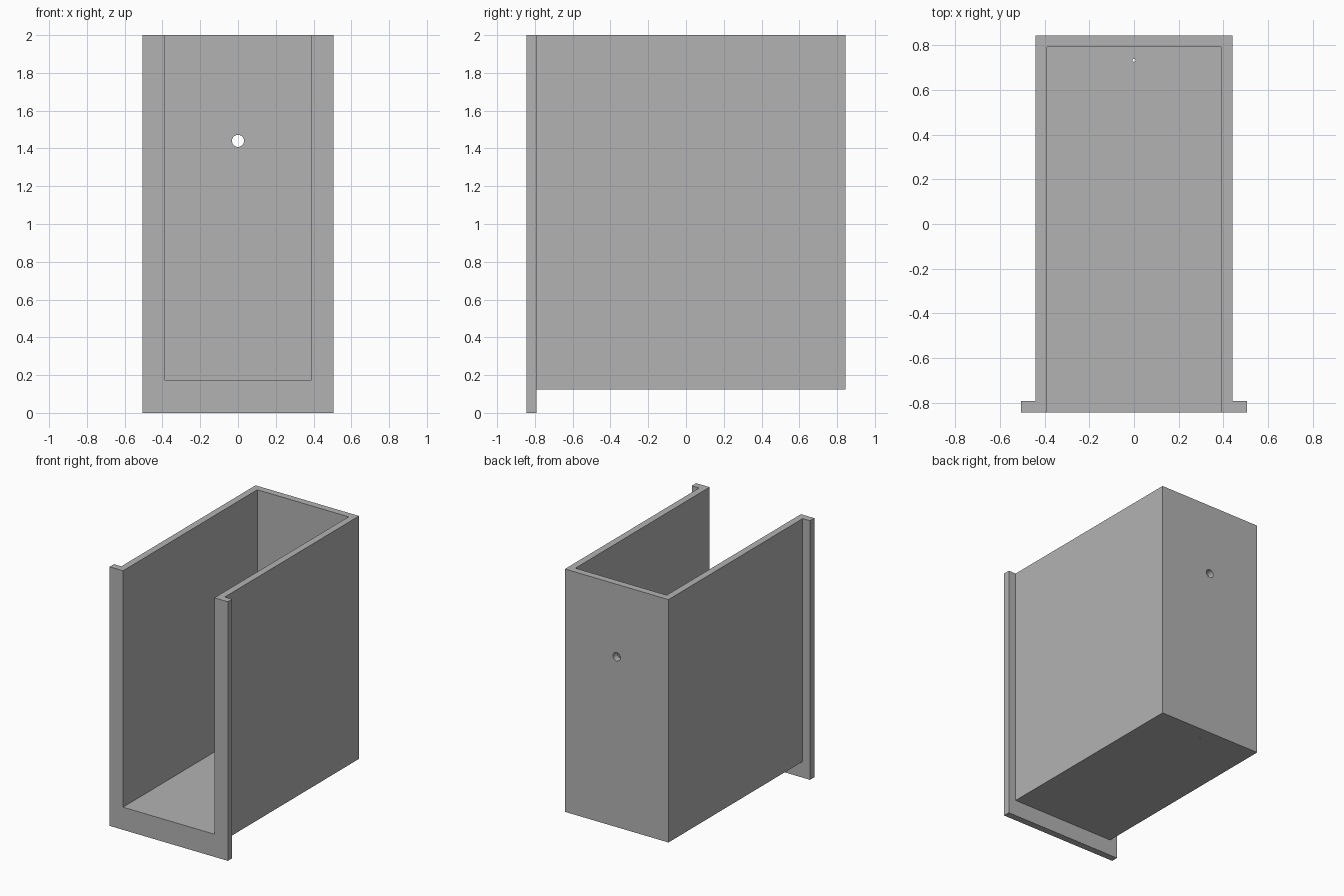
import bpy
import math

if "Cube" in bpy.data.objects:
    bpy.data.objects.remove(bpy.data.objects["Cube"], do_unlink=True)

grey = bpy.data.materials.new("plain grey")
grey.use_nodes = True
grey.diffuse_color = (0.45, 0.45, 0.45, 1)
grey.node_tree.nodes["Principled BSDF"].inputs["Base Color"].default_value = (0.45, 0.45, 0.45, 1)

HALF_DEPTH, HEIGHT, WALL = 0.845, 2.0, 0.053
BODY_HALF, FLANGE_HALF, INNER_HALF = 0.442, 0.505, 0.39
BODY_BOTTOM, FLOOR_TOP = 0.125, 0.175
INNER_BACK = HALF_DEPTH - WALL


def box(name, half_x, y0, y1, z0, z1):
    bpy.ops.mesh.primitive_cube_add(size=1, location=(0, (y0 + y1) / 2, (z0 + z1) / 2))
    ob = bpy.context.object
    ob.name = name
    ob.scale = (2 * half_x, y1 - y0, z1 - z0)
    bpy.ops.object.transform_apply(location=True, rotation=True, scale=True)
    ob.data.materials.append(grey)
    return ob


def drill(name, radius, location, tilt=0):
    bpy.ops.mesh.primitive_cylinder_add(vertices=32, radius=radius, depth=0.3,
                                        location=location, rotation=(tilt, 0, 0))
    ob = bpy.context.object
    ob.name = name
    ob.data.materials.append(grey)
    return ob


def combine(target, tool, operation):
    tool.hide_render = True
    mod = target.modifiers.new(tool.name, 'BOOLEAN')
    mod.operation = operation
    mod.solver = 'EXACT'
    mod.object = tool
    bpy.context.view_layer.objects.active = target
    bpy.ops.object.modifier_apply(modifier=mod.name)
    bpy.data.objects.remove(tool, do_unlink=True)


# Outer block with a wider front flange
holder = box("open_holder", BODY_HALF, -HALF_DEPTH + WALL / 2, HALF_DEPTH, BODY_BOTTOM, HEIGHT)
flange = box("front_flange", FLANGE_HALF, -HALF_DEPTH, -HALF_DEPTH + WALL, 0, HEIGHT)
combine(holder, flange, 'UNION')

# Cavity open at the front and the top
cavity = box("cavity", INNER_HALF, -1.2, INNER_BACK, FLOOR_TOP, 2.4)
combine(holder, cavity, 'DIFFERENCE')

# Round hole in the back wall and a pinhole in the floor
combine(holder, drill("back_hole", 0.032, (0, HALF_DEPTH, 1.44), math.pi / 2), 'DIFFERENCE')
combine(holder, drill("floor_pinhole", 0.007, (0, 0.733, 0.15)), 'DIFFERENCE')

# Smooth the hole walls only, keeping the box edges sharp
bpy.ops.object.select_all(action='DESELECT')
holder.select_set(True)
bpy.context.view_layer.objects.active = holder
bpy.ops.object.shade_smooth_by_angle(angle=math.radians(30))
